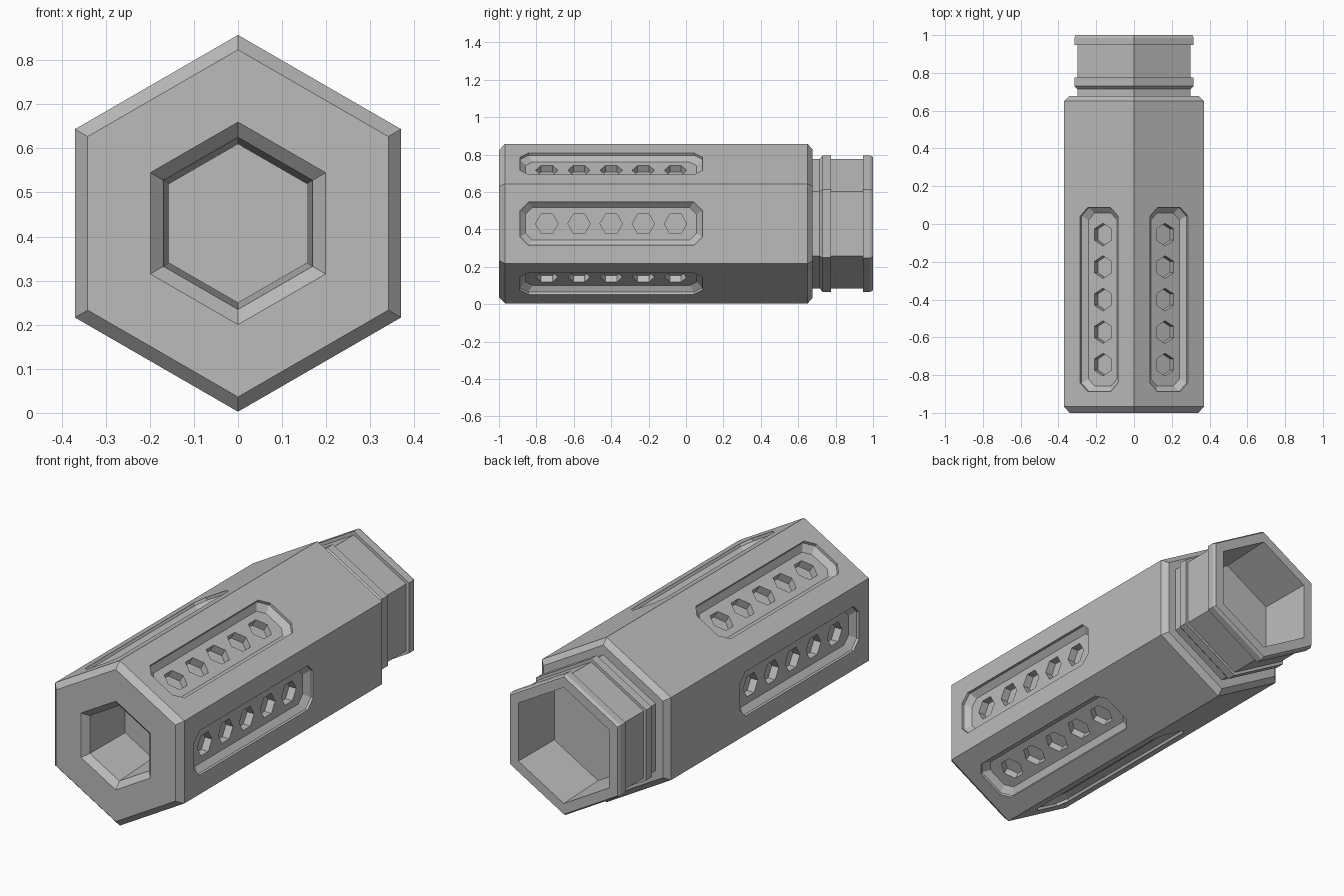
import bpy, bmesh, math
from mathutils import Matrix, Vector

cube = bpy.data.objects.get("Cube")
if cube:
    bpy.data.objects.remove(cube, do_unlink=True)

CENTRE_Z = 0.43
APOTHEM = 0.37
COS30 = math.cos(math.radians(30))

metal = bpy.data.materials.new("matte grey")
metal.use_nodes = True
GREY = (0.5, 0.5, 0.5, 1)
metal.diffuse_color = GREY
metal.node_tree.nodes["Principled BSDF"].inputs["Base Color"].default_value = GREY


def loft(bm, rings):
    """Bridge matching loops of points and cap both ends."""
    loops = [[bm.verts.new(p) for p in ring] for ring in rings]
    n = len(loops[0])
    for a, b in zip(loops, loops[1:]):
        for i in range(n):
            j = (i + 1) % n
            bm.faces.new((a[i], a[j], b[j], b[i]))
    bm.faces.new(loops[0])
    bm.faces.new(loops[-1])


def finish(bm, name):
    bmesh.ops.recalc_face_normals(bm, faces=bm.faces)
    mesh = bpy.data.meshes.new(name)
    bm.to_mesh(mesh)
    bm.free()
    mesh.materials.append(metal)
    obj = bpy.data.objects.new(name, mesh)
    bpy.context.collection.objects.link(obj)
    return obj


def hexagon(apothem, y):
    r = apothem / COS30
    angles = [math.radians(30 + 60 * k) for k in range(6)]
    return [Vector((r * math.cos(a), y, CENTRE_Z + r * math.sin(a))) for a in angles]


# Hexagonal housing: (apothem, y) from the front socket, over the outside, into the rear socket
profile = [
    (0.156, -0.70), (0.169, -0.97), (0.199, -1.0),              # front socket
    (0.341, -1.0), (0.37, -0.967), (0.37, 0.65), (0.343, 0.677),  # main body
    (0.30, 0.677), (0.30, 0.715), (0.315, 0.73), (0.315, 0.775),  # collar
    (0.30, 0.775), (0.30, 0.947), (0.316, 0.947), (0.316, 0.985),  # end ring
    (0.308, 1.0), (0.26, 1.0), (0.25, 0.72),                    # rear socket
]
bm = bmesh.new()
loft(bm, [hexagon(a, y) for a, y in profile])
housing = finish(bm, "hexagonal_housing")


def facet_matrix(k):
    """Local x points out of side k, local y runs along the body."""
    return Matrix.Translation((0, 0, CENTRE_Z)) @ Matrix.Rotation(math.radians(60 * k), 4, 'Y')


def slot_ring(x, half_length, half_width, corner):
    """Rectangle with clipped corners, centred along the slot."""
    l, w, c = half_length, half_width, corner
    pts = [(l, w - c), (l - c, w), (c - l, w), (-l, w - c),
           (-l, c - w), (c - l, -w), (l - c, -w), (l, c - w)]
    return [Vector((x, SLOT_Y + y, z)) for y, z in pts]


def hole_ring(x, y, radius):
    return [Vector((x, y + radius * math.cos(math.pi * i / 3), radius * math.sin(math.pi * i / 3)))
            for i in range(6)]


SLOT_Y = -0.40
FLOOR = APOTHEM - 0.04
slots, holes = bmesh.new(), bmesh.new()
for k in range(6):
    m = facet_matrix(k)
    # Recessed slot: short straight lip, then sloping walls to the floor
    rings = [slot_ring(APOTHEM + 0.02, 0.487, 0.115, 0.045),
             slot_ring(APOTHEM - 0.014, 0.487, 0.115, 0.045),
             slot_ring(FLOOR, 0.457, 0.087, 0.036)]
    loft(slots, [[m @ p for p in ring] for ring in rings])
    # Row of five blind hexagonal holes
    for i in range(-2, 3):
        y = SLOT_Y + 0.172 * i
        loft(holes, [[m @ p for p in hole_ring(x, y, 0.06)]
                     for x in (FLOOR + 0.02, FLOOR - 0.04)])

cutters = [finish(slots, "slot_cutter"), finish(holes, "hole_cutter")]
for cutter in cutters:
    cutter.hide_render = True
    mod = housing.modifiers.new(cutter.name, 'BOOLEAN')
    mod.operation = 'DIFFERENCE'
    mod.solver = 'EXACT'
    mod.object = cutter

# Bake the cuts and discard the cutters
depsgraph = bpy.context.evaluated_depsgraph_get()
depsgraph.update()
cut_mesh = bpy.data.meshes.new_from_object(housing.evaluated_get(depsgraph))
housing.modifiers.clear()
housing.data = cut_mesh
for cutter in cutters:
    bpy.data.objects.remove(cutter, do_unlink=True)
